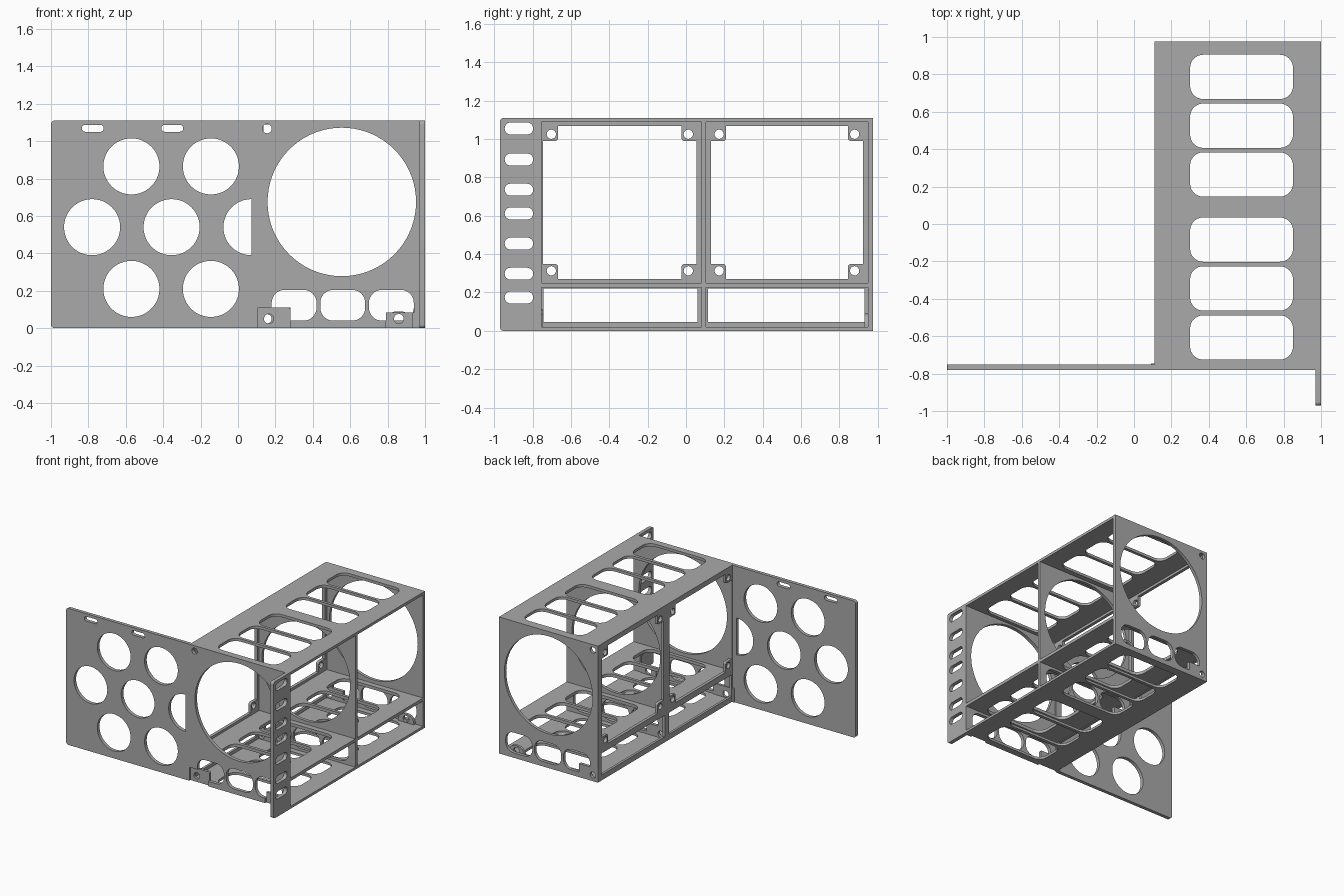
import bpy, bmesh, math
from mathutils import Matrix, Vector

cube = bpy.data.objects.get("Cube")
if cube:
    bpy.data.objects.remove(cube, do_unlink=True)

grey = bpy.data.materials.new("plain grey")
grey.use_nodes = True
grey.diffuse_color = (0.4, 0.4, 0.4, 1)
grey.node_tree.nodes["Principled BSDF"].inputs["Base Color"].default_value = (0.4, 0.4, 0.4, 1)

# Local plate plane -> world axes; the third column is the thickness direction
PLANES = {
    "XY": Matrix(((1, 0, 0), (0, 1, 0), (0, 0, 1))),
    "XZ": Matrix(((1, 0, 0), (0, 0, -1), (0, 1, 0))),
    "YZ": Matrix(((0, 0, 1), (1, 0, 0), (0, 1, 0))),
}


def poly(points):
    """Outline from (u, v) or (u, v, radius) corners; rounded corners are square."""
    out = []
    for i, p in enumerate(points):
        c = Vector(p[:2])
        r = p[2] if len(p) > 2 else 0
        if not r:
            out.append(c)
            continue
        u = (Vector(points[i - 1][:2]) - c).normalized()
        v = (Vector(points[(i + 1) % len(points)][:2]) - c).normalized()
        for k in range(9):
            t = k / 8 * math.pi / 2
            out.append(c + r * (u + v) - r * (v * math.cos(t) + u * math.sin(t)))
    return out


def rect(u0, u1, v0, v1, r=0):
    return poly([(u0, v0, r), (u1, v0, r), (u1, v1, r), (u0, v1, r)])


def circle(u, v, r, n=32):
    return [Vector((u + r * math.cos(2 * math.pi * k / n),
                    v + r * math.sin(2 * math.pi * k / n))) for k in range(n)]


def plate(name, plane, lo, hi, outline, holes=()):
    """Flat plate with holes, between lo and hi on its thickness axis."""
    curve = bpy.data.curves.new(name, "CURVE")
    curve.dimensions = "2D"
    curve.fill_mode = "BOTH"
    curve.extrude = (hi - lo) / 2
    for loop in [outline, *holes]:
        s = curve.splines.new("POLY")
        s.points.add(len(loop) - 1)
        for pt, co in zip(s.points, loop):
            pt.co = (co.x, co.y, 0, 1)
        s.use_cyclic_u = True
    temp = bpy.data.objects.new(name + "_outline", curve)
    bpy.context.collection.objects.link(temp)
    bpy.context.view_layer.update()
    mesh = bpy.data.meshes.new_from_object(temp)
    bpy.data.objects.remove(temp, do_unlink=True)
    m = PLANES[plane]
    mesh.transform(Matrix.Translation(m.col[2] * ((lo + hi) / 2 * (-1 if plane == "XZ" else 1))) @ m.to_4x4())
    bm = bmesh.new()
    bm.from_mesh(mesh)
    bmesh.ops.remove_doubles(bm, verts=bm.verts, dist=0.0001)
    bmesh.ops.recalc_face_normals(bm, faces=bm.faces)
    bm.to_mesh(mesh)
    bm.free()
    mesh.materials.clear()
    mesh.materials.append(grey)
    obj = bpy.data.objects.new(name, mesh)
    bpy.context.collection.objects.link(obj)
    bpy.ops.object.select_all(action="DESELECT")
    obj.select_set(True)
    bpy.context.view_layer.objects.active = obj
    bpy.ops.object.shade_smooth_by_angle(angle=math.radians(30))
    return obj


LEFT, RIGHT, TOP = 0.11, 1.0, 1.11
FRONT, FRONT_IN = -0.78, -0.752
MID, MID_IN = 0.08, 0.105
BACK_IN, BACK = 0.95, 0.975
R = 0.07

# Front panel, with notches for the recessed screw tabs
outline = poly([
    (-1, 0, 0.02), (0.09, 0), (0.09, 0.11), (0.18, 0.11), (0.18, 0.205, R),
    (0.42, 0.205, R), (0.42, 0.04, R), (0.28, 0.04), (0.28, 0),
    (0.79, 0), (0.79, 0.04), (0.70, 0.04, R), (0.70, 0.205, R), (0.94, 0.205, R),
    (0.94, 0.085), (0.93, 0.085), (0.93, 0), (RIGHT, 0), (RIGHT, TOP), (-1, TOP, 0.02)])
fan_hole = circle(0.555, 0.675, 0.397, 72)
mid_slot = rect(0.44, 0.68, 0.04, 0.205, R)
top_screw = circle(0.155, 1.067, 0.025)
holes = [fan_hole, mid_slot, top_screw]
for x in (-0.57, -0.145):
    holes += [circle(x, z, 0.15, 48) for z in (0.865, 0.21)]
holes += [circle(x, 0.54, 0.15, 48) for x in (-0.78, -0.355)]
holes.append([p for p in circle(0.072, 0.54, 0.15, 48) if p.x < 0.073])
holes += [rect(x, x + 0.117, 1.05, 1.087, 0.018) for x in (-0.835, -0.41)]
plate("front_panel", "XZ", FRONT, FRONT_IN, outline, holes)

# Recessed screw tabs in the front notches
plate("front_tab_inner", "XZ", -0.765, -0.745,
      poly([(0.09, 0), (0.28, 0), (0.28, 0.11, 0.01), (0.09, 0.11)]),
      [circle(0.165, 0.05, 0.026)])
plate("front_tab_outer", "XZ", -0.765, -0.745,
      rect(0.79, 0.93, 0, 0.085), [circle(0.86, 0.05, 0.026)])
plate("front_tab_edge", "XZ", -0.779, -0.745, rect(0.092, 0.108, 0, 0.115))

# Mounting ear with slots
plate("mounting_ear", "YZ", 0.97, RIGHT,
      poly([(-0.97, 0, 0.02), (FRONT, 0), (FRONT, TOP), (-0.97, TOP, 0.02)]),
      [rect(-0.945, -0.797, z - 0.031, z + 0.031, 0.03)
       for z in (1.055, 0.893, 0.736, 0.612, 0.455, 0.298, 0.174)])

# Middle and back walls share one profile
wall_holes = [
    fan_hole, mid_slot, top_screw, circle(0.155, 0.05, 0.025),
    poly([(0.28, 0.04), (0.42, 0.04, R), (0.42, 0.205, R), (0.18, 0.205, R),
          (0.18, 0.11), (0.28, 0.11)]),
    rect(0.70, 0.94, 0.04, 0.205, R)]
for name, lo, hi in (("middle_wall", MID, MID_IN), ("back_wall", BACK_IN, BACK)):
    plate(name, "XZ", lo, hi, rect(LEFT, RIGHT, 0, TOP), wall_holes)
plate("back_tab", "XZ", 0.93, BACK_IN,
      poly([(0.79, 0), (0.93, 0), (0.93, 0.09, 0.06), (0.79, 0.09, 0.06)]),
      [circle(0.86, 0.05, 0.026)])

# Top, shelf and bottom plates with vent slots
vents = [rect(0.30, 0.85, y, y + 0.237, R)
         for y in (-0.725, -0.463, -0.202, 0.146, 0.407, 0.668)]
for name, lo, hi in (("bottom_plate", 0, 0.02), ("shelf_plate", 0.225, 0.25),
                     ("top_plate", 1.088, TOP)):
    plate(name, "XY", lo, hi, rect(LEFT, RIGHT, FRONT_IN, BACK), vents)

# Inner rims of each bay, with corner screw tabs in the upper bays
T = 0.078
for bay, y0, y1, a, b in (("front", FRONT_IN, MID, -0.745, 0.055),
                          ("back", MID_IN, BACK_IN, 0.13, 0.922)):
    z0, z1 = 0.27, 1.068
    opening = poly([
        (a + T, z0), (b - T, z0), (b - T, z0 + T, 0.015), (b, z0 + T),
        (b, z1 - T), (b - T, z1 - T, 0.015), (b - T, z1), (a + T, z1),
        (a + T, z1 - T, 0.015), (a, z1 - T), (a, z0 + T), (a + T, z0 + T, 0.015)])
    screws = [circle(y, z, 0.024) for y in (a + 0.043, b - 0.043)
              for z in (z0 + 0.043, z1 - 0.043)]
    plate(bay + "_fan_rim", "YZ", LEFT, 0.135, rect(y0, y1, 0.25, 1.088), [opening] + screws)
    plate(bay + "_lower_rim", "YZ", LEFT, 0.13, rect(y0, y1, 0.02, 0.225),
          [rect(y0 + 0.01, y1 - 0.02, 0.045, 0.22)])
